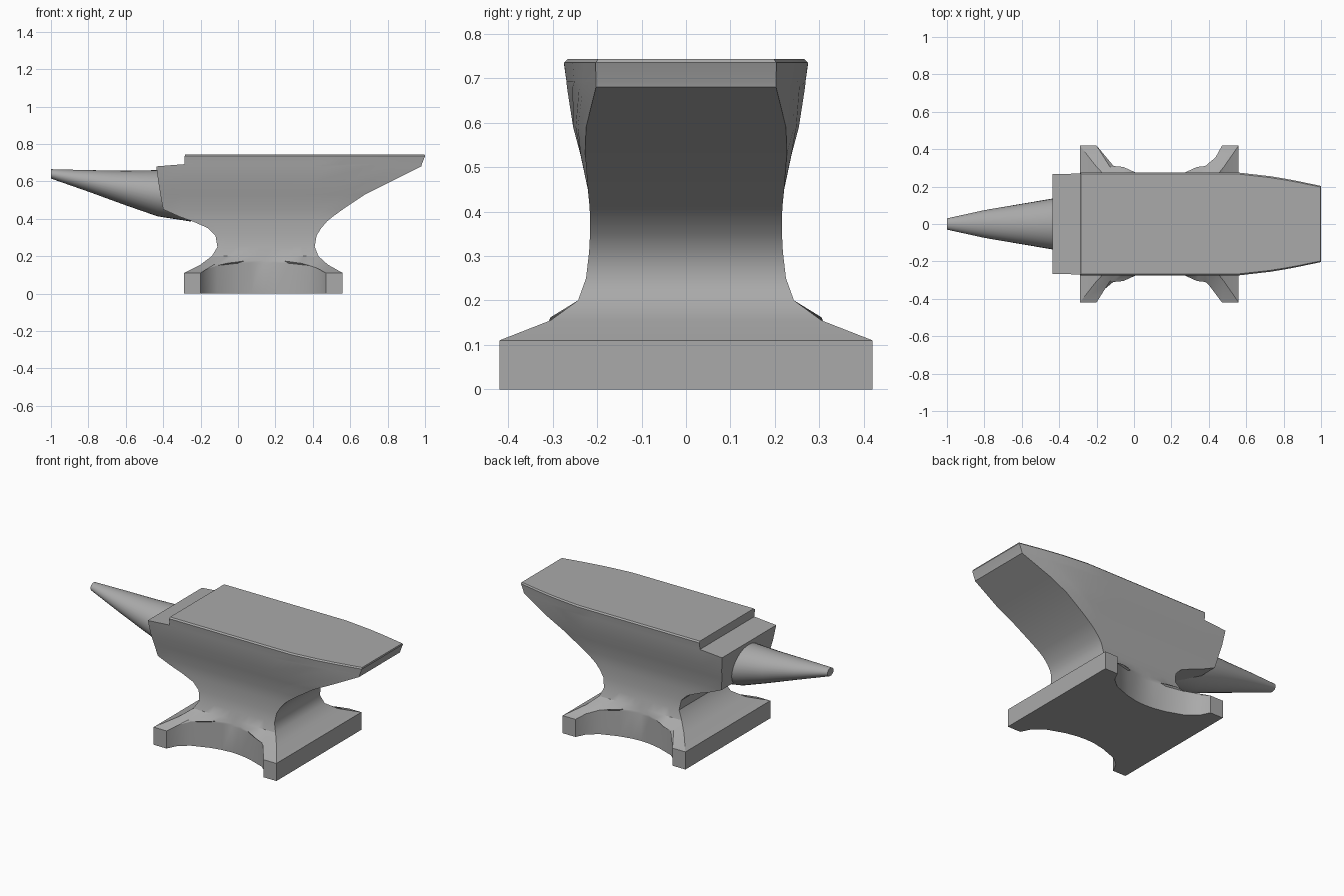
import bpy, math

if "Cube" in bpy.data.objects:
    bpy.data.objects.remove(bpy.data.objects["Cube"])

# One plain steel colour
steel = bpy.data.materials.new("steel grey")
steel.use_nodes = True
COLOR = (0.40, 0.40, 0.40, 1)
steel.diffuse_color = COLOR
steel.node_tree.nodes["Principled BSDF"].inputs["Base Color"].default_value = COLOR


def loft(name, rings, angle):
    """Skin a stack of equal-length closed rings and cap both ends."""
    n = len(rings[0])
    verts = [p for ring in rings for p in ring]
    faces = [(r * n + i, r * n + (i + 1) % n, (r + 1) * n + (i + 1) % n, (r + 1) * n + i)
             for r in range(len(rings) - 1) for i in range(n)]
    faces.append(tuple(reversed(range(n))))
    faces.append(tuple(range(len(verts) - n, len(verts))))
    mesh = bpy.data.meshes.new(name)
    mesh.from_pydata(verts, [], faces)
    mesh.materials.append(steel)
    obj = bpy.data.objects.new(name, mesh)
    bpy.context.collection.objects.link(obj)
    bpy.ops.object.select_all(action='DESELECT')
    obj.select_set(True)
    bpy.context.view_layer.objects.active = obj
    bpy.ops.object.mode_set(mode='EDIT')
    bpy.ops.mesh.select_all(action='SELECT')
    bpy.ops.mesh.normals_make_consistent(inside=False)
    bpy.ops.object.mode_set(mode='OBJECT')
    bpy.ops.object.shade_smooth_by_angle(angle=math.radians(angle))
    return obj


# Foot outline: (fraction of half length, half width, top edge height)
half = [(1, .42, .11), (.79, .42, .11), (.72, .36, .13), (.58, .31, .15),
        (.32, .27, .162), (.15, .255, .165)]
columns = ([(-t, w, h) for t, w, h in half] + [(0, .25, .165)]
           + [(t, w, h) for t, w, h in reversed(half)])


def closed(side):
    """Mirror a front edge to the back to close the ring."""
    return [(x, -y, z) for x, y, z in side] + [(x, y, z) for x, y, z in reversed(side)]


def taper(x):
    return 1 - .26 * (max(0, x - .55) / .45) ** 1.4


def level(z, x0, x1, width):
    """Horizontal slice of the waist or head, clipped by the foot scallops."""
    side = []
    for t, foot_w, foot_h in columns:
        x = (x0 + x1) / 2 + t * (x1 - x0) / 2
        y = min(width, foot_w - .005) if z < .2 else width
        side.append((x, y * taper(x), max(z, foot_h + .012)))
    return closed(side)


# Foot, waist and head in one skin
foot = [closed([(.135 + .425 * t, w, top * h) for t, w, h in columns]) for top in (0, 1)]
slices = [
    (.155, -.20, .48, .305), (.20, -.14, .43, .243), (.25, -.11, .41, .225),
    (.31, -.12, .42, .218), (.35, -.16, .445, .216), (.385, -.24, .475, .216),
    (.41, -.31, .505, .217), (.45, -.40, .56, .221), (.53, -.415, .68, .238),
    (.59, -.425, .80, .254), (.68, -.437, .98, .268), (.692, -.285, .983, .269),
    (.735, -.285, 1.0, .275), (.743, -.283, .998, .267)]
loft("anvil_body", foot + [level(*s) for s in slices], 32)

# Horn: (x, bottom, top, half width)
horn = [(-1, .615, .665, .03), (-.8, .545, .66, .074), (-.6, .472, .657, .108),
        (-.43, .413, .66, .137), (-.25, .385, .64, .15)]
SIDES = 32
rings = []
for x, low, high, w in horn:
    mid, r = (low + high) / 2, (high - low) / 2
    angles = [2 * math.pi * i / SIDES for i in range(SIDES)]
    rings.append([(x, w * math.cos(a), mid + r * math.sin(a)) for a in angles])
loft("horn", rings, 40)
